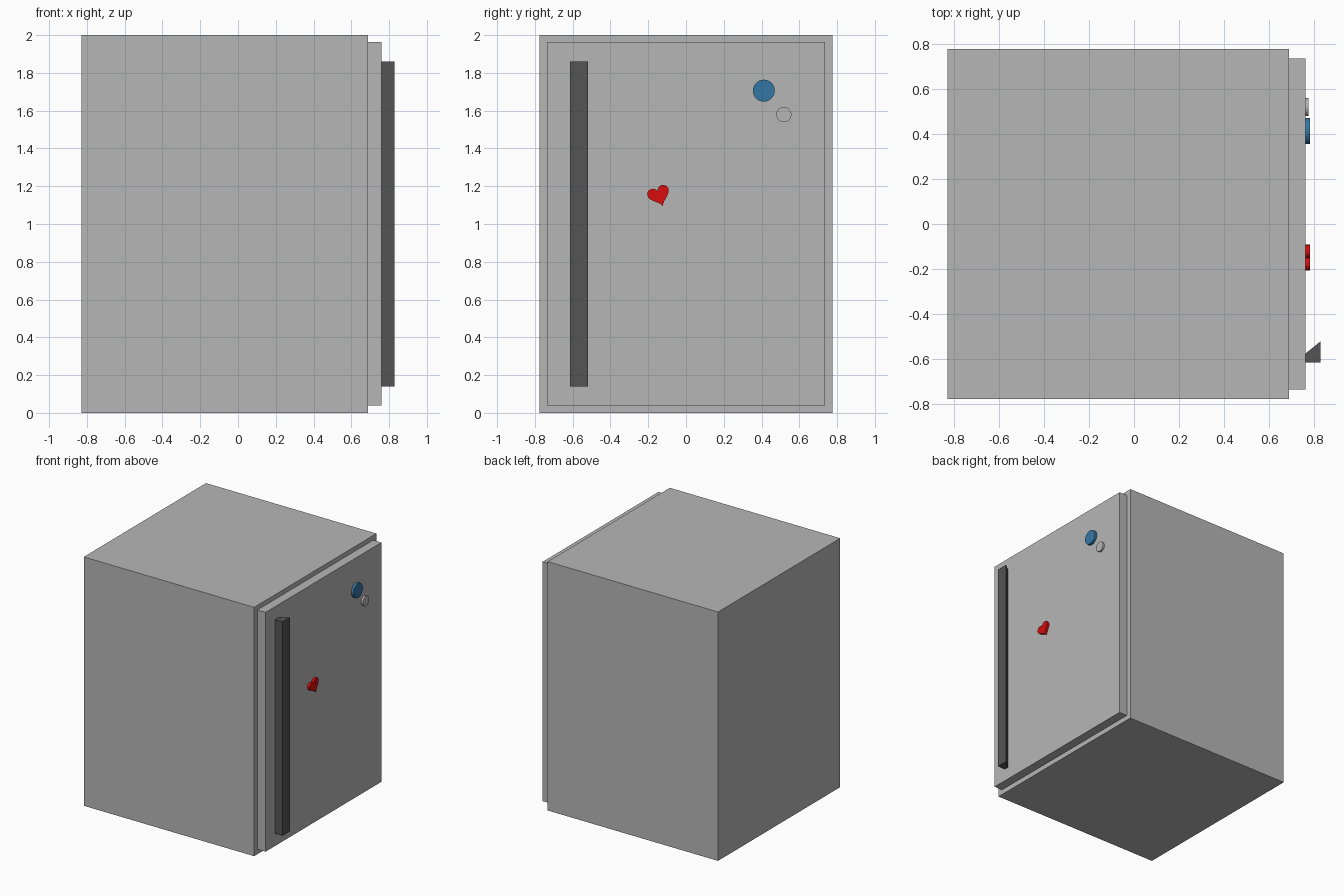
import bpy, bmesh, math

if "Cube" in bpy.data.objects:
    bpy.data.objects.remove(bpy.data.objects["Cube"])


def material(name, rgb):
    m = bpy.data.materials.new(name)
    m.diffuse_color = (*rgb, 1)
    m.use_nodes = True
    m.node_tree.nodes["Principled BSDF"].inputs["Base Color"].default_value = m.diffuse_color
    return m


grey = material("light_grey", (0.47, 0.47, 0.47))
dark = material("dark_grey", (0.09, 0.09, 0.09))
blue = material("blue", (0.036, 0.18, 0.37))
red = material("red", (0.68, 0.004, 0.004))


def extrude(name, points, direction, mat):
    """Closed solid from a flat outline pushed along a direction."""
    bm = bmesh.new()
    face = bm.faces.new([bm.verts.new(p) for p in points])
    result = bmesh.ops.extrude_face_region(bm, geom=[face], use_keep_orig=True)
    moved = [v for v in result["geom"] if isinstance(v, bmesh.types.BMVert)]
    bmesh.ops.translate(bm, verts=moved, vec=direction)
    bmesh.ops.recalc_face_normals(bm, faces=bm.faces)
    mesh = bpy.data.meshes.new(name)
    bm.to_mesh(mesh)
    bm.free()
    mesh.materials.append(mat)
    obj = bpy.data.objects.new(name, mesh)
    bpy.context.collection.objects.link(obj)
    return obj


def box(name, x0, x1, y, z0, z1, mat):
    outline = [(x0, -y, z0), (x1, -y, z0), (x1, y, z0), (x0, y, z0)]
    return extrude(name, outline, (0, 0, z1 - z0), mat)


DOOR_X = 0.76

# Cabinet and the slightly smaller door on its +x side
box("cabinet", -0.828, 0.687, 0.776, 0, 2, grey)
box("door", 0.687, DOOR_X, 0.735, 0.04, 1.963, grey)

# Full-height handle with a slanted grip side
profile = [(DOOR_X, -0.615), (0.828, -0.615), (0.828, -0.52), (DOOR_X, -0.575)]
extrude("door_handle", [(x, y, 0.14) for x, y in profile], (0, 0, 1.72), dark)

# Round magnets
for name, y, z, r, depth, mat in (
        ("large_round_magnet", 0.412, 1.706, 0.058, 0.021, blue),
        ("small_round_magnet", 0.518, 1.579, 0.04, 0.015, grey)):
    ring = [2 * math.pi * i / 32 for i in range(32)]
    extrude(name, [(DOOR_X, y + r * math.cos(a), z + r * math.sin(a)) for a in ring],
            (depth, 0, 0), mat)

# Tilted heart magnet
tilt, size = math.radians(20), 0.0037
heart = []
for i in range(28):
    t = 2 * math.pi * i / 28
    u = size * 16 * math.sin(t) ** 3
    v = size * (13 * math.cos(t) - 5 * math.cos(2 * t) - 2 * math.cos(3 * t) - math.cos(4 * t))
    heart.append((DOOR_X, -0.1435 + u * math.cos(tilt) - v * math.sin(tilt),
                  1.154 + u * math.sin(tilt) + v * math.cos(tilt)))
extrude("heart_magnet", heart, (0.021, 0, 0), red)
